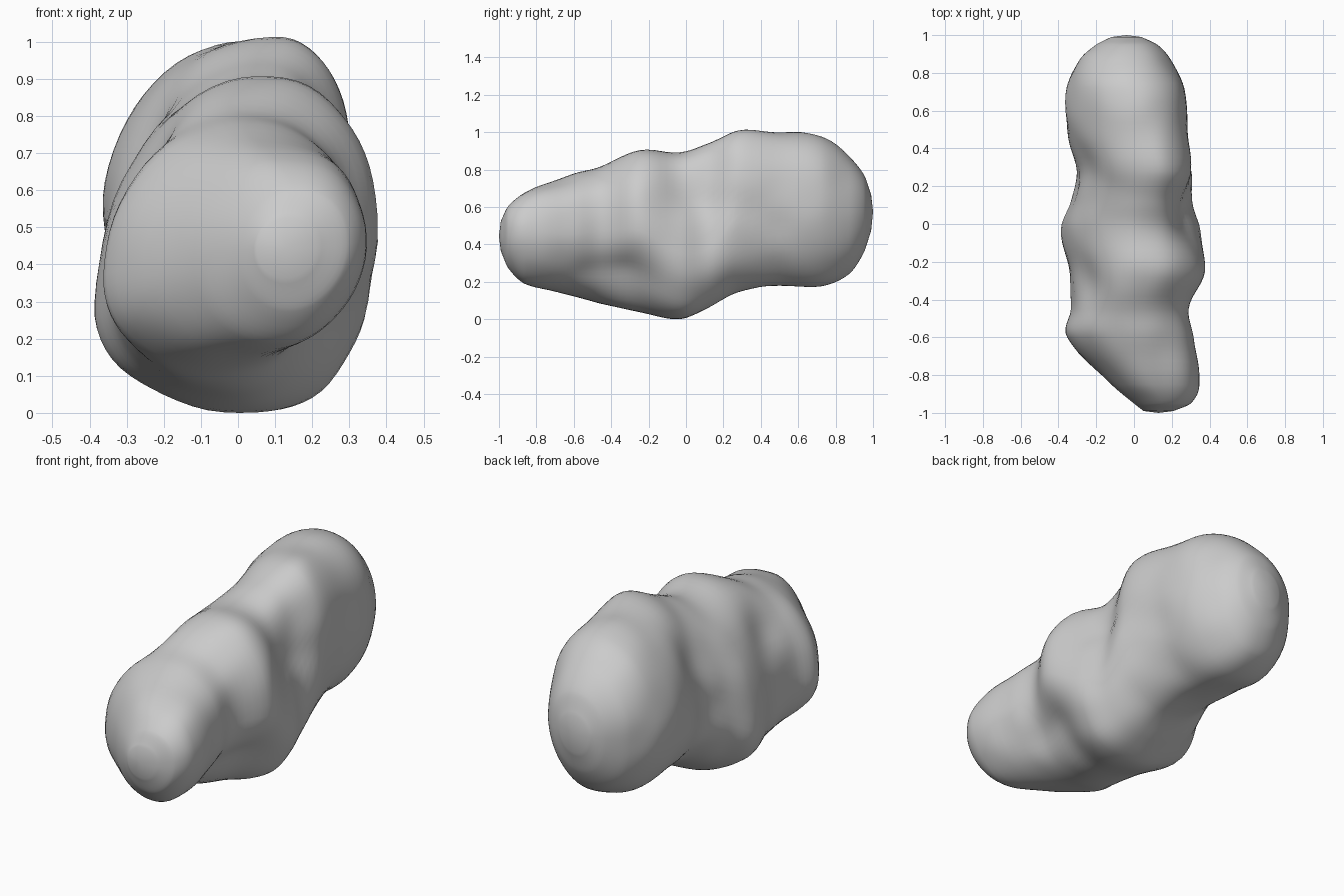
import bpy, bmesh, math
from mathutils import Vector, noise

if "Cube" in bpy.data.objects:
    bpy.data.objects.remove(bpy.data.objects["Cube"])

# Cross-sections along the length:
# y, left x, right x, bottom z, top z, x of top, x of bottom, z of left, z of right
STATIONS = [
    (-.99, .05, .21, .37, .53, .13, .13, .45, .45),
    (-.95, .00, .30, .28, .61, .15, .14, .44, .46),
    (-.85, -.12, .345, .19, .69, .10, .10, .42, .48),
    (-.60, -.355, .315, .13, .78, .02, -.05, .38, .46),
    (-.45, -.335, .295, .085, .825, .00, -.05, .37, .48),
    (-.25, -.345, .38, .045, .91, .04, .00, .32, .48),
    (-.03, -.385, .355, .005, .90, .04, .06, .30, .36),
    (.12, -.34, .315, .065, .945, .06, .06, .38, .38),
    (.28, -.32, .32, .15, 1.015, .10, .05, .48, .56),
    (.50, -.355, .285, .185, 1.005, .03, .00, .53, .62),
    (.72, -.355, .265, .18, .985, -.02, -.03, .55, .60),
    (.87, -.29, .19, .25, .88, -.04, -.04, .57, .58),
    (.95, -.20, .12, .36, .78, -.04, -.04, .58, .58),
    (.99, -.12, .04, .48, .67, -.04, -.04, .58, .58),
]
# Hollows: centre, radius, depth
HOLLOWS = [
    ((.30, -.30, .20), .18, .07),
    ((.26, -.52, .24), .14, .02),
    ((.28, .03, .68), .19, .06),
    ((.29, .36, .55), .12, .02),
    ((-.28, .29, .77), .15, .03),
    ((-.32, .23, .50), .14, .025),
    ((-.27, -.30, .70), .14, .03),
]
# Roundness of the quarters, keyed by (right side, upper half)
ROUND = {(True, True): 2.35, (False, True): 1.95, (True, False): 2.0, (False, False): 2.15}
SIDES, STEPS = 64, 6


def blend(i, t):
    """Catmull-Rom interpolation between stations i and i + 1."""
    n = len(STATIONS) - 1
    a, b, c, d = (STATIONS[min(max(k, 0), n)] for k in range(i - 1, i + 3))
    h = c[0] - b[0]
    out = []
    for p, q, r, s in zip(a, b, c, d):
        m0 = (r - p) / (c[0] - a[0]) * h
        m1 = (s - q) / (d[0] - b[0]) * h
        out.append((2*t**3 - 3*t*t + 1)*q + (t**3 - 2*t*t + t)*m0
                   + (3*t*t - 2*t**3)*r + (t**3 - t*t)*m1)
    return out


def section_point(s, ang):
    """Point on a lopsided superellipse made of four quarters."""
    y, x0, x1, z0, z1, tx, bx, lz, rz = s
    c, d = math.cos(ang), math.sin(ang)
    e = 2 / ROUND[c > 0, d > 0]
    u, v = abs(c)**e, abs(d)**e
    px, pz = (x1 if c > 0 else x0), (rz if c > 0 else lz)
    qx, qz = (tx, z1) if d > 0 else (bx, z0)
    p = Vector((qx + (px - qx)*u, y, pz + (qz - pz)*v))
    core = Vector(((x0 + x1)/2, y, (z0 + z1)/2))
    inward = (core - p).normalized()
    push = sum(depth * math.exp(-((p - Vector(k)).length / r)**2) for k, r, depth in HOLLOWS)
    push += .008 * noise.noise(p * 6) * min(1, (x1 - x0) * 2)
    return p + inward * push


# Lofted rock body with rounded tips
bm = bmesh.new()
rows = [blend(i, k / STEPS) for i in range(len(STATIONS) - 1) for k in range(STEPS)]
rows.append(list(STATIONS[-1]))
rings = [[bm.verts.new(section_point(s, 2*math.pi*k/SIDES)) for k in range(SIDES)] for s in rows]
for a, b in zip(rings, rings[1:]):
    for k in range(SIDES):
        n = (k + 1) % SIDES
        bm.faces.new((a[k], a[n], b[n], b[k]))
for ring, tip in ((rings[0], (.13, -1, .45)), (rings[-1], (-.04, 1, .58))):
    pole = bm.verts.new(tip)
    for k in range(SIDES):
        bm.faces.new((ring[k], ring[(k + 1) % SIDES], pole))
bmesh.ops.recalc_face_normals(bm, faces=bm.faces)

# Rest on the ground
low = min(v.co.z for v in bm.verts)
for v in bm.verts:
    v.co.z -= low

mesh = bpy.data.meshes.new("rock_body")
bm.to_mesh(mesh)
bm.free()
rock = bpy.data.objects.new("rock_body", mesh)
bpy.context.collection.objects.link(rock)
mesh.shade_smooth()
